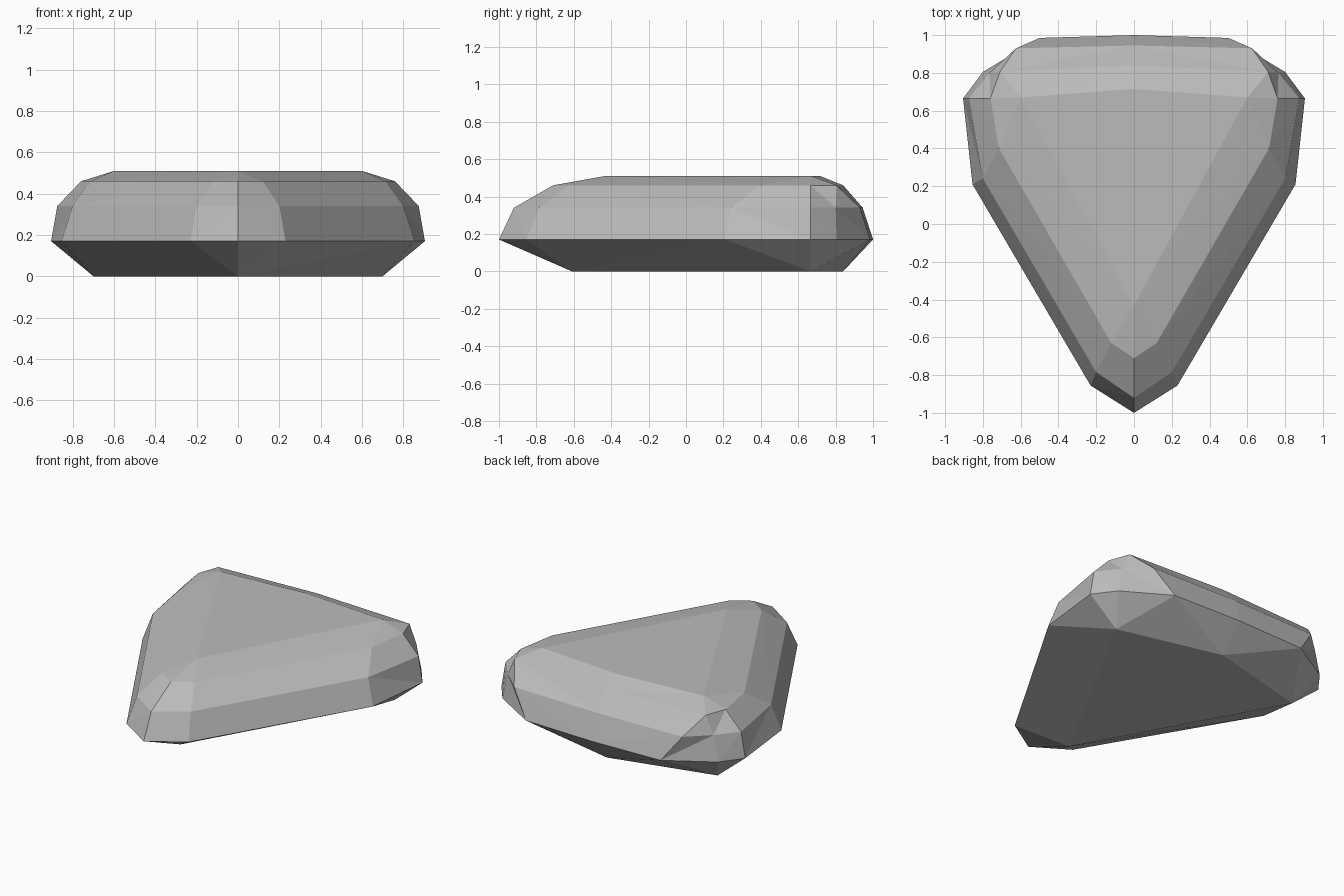
import bpy, bmesh

cube = bpy.data.objects.get("Cube")
if cube:
    bpy.data.objects.remove(cube, do_unlink=True)

# Single stone colour
stone = bpy.data.materials.new("grey_stone")
stone.use_nodes = True
GREY = (0.5, 0.5, 0.5, 1)
stone.diffuse_color = GREY
stone.node_tree.nodes["Principled BSDF"].inputs["Base Color"].default_value = GREY

# Half outlines from the front tip round to the back; a repeated point merges facets
base_tip, base_side, base_back = (0, -.61), (.70, .665), (0, .84)
crown_tip, crown_side, crown_back = (0, -.43), (.60, .67), (0, .715)
shoulder = (.71, .805)
LEVELS = [
    (0, [base_tip, base_tip, base_side, base_side, base_side, base_back, base_back]),
    (.17, [(0, -1), (.23, -.855), (.855, .21), (.905, .665), (.80, .805), (.50, .985), (0, 1)]),
    (.34, [(0, -.92), (.20, -.785), (.80, .24), (.875, .665), (.765, .80), (.625, .93), (0, .945)]),
    (.46, [(0, -.71), (.12, -.63), (.715, .40), (.76, .665), shoulder, shoulder, (0, .84)]),
    (.51, [crown_tip, crown_tip, crown_side, crown_side, crown_side, crown_side, crown_back]),
]

bm = bmesh.new()
known = {}


def vert(x, y, z):
    key = (x, y, z)
    if key not in known:
        known[key] = bm.verts.new(key)
    return known[key]


def face(*corners):
    unique = list(dict.fromkeys(corners))
    if len(unique) > 2:
        bm.faces.new(unique)


# Facet bands between neighbouring outlines, on both sides
for side in (1, -1):
    rings = [[vert(side * x if x else 0, y, z) for x, y in pts] for z, pts in LEVELS]
    for level, (low, high) in enumerate(zip(rings, rings[1:])):
        for i in range(len(low) - 1):
            a, b, c, d = low[i], low[i + 1], high[i + 1], high[i]
            if level == 0:
                face(a, b, c)
                face(a, c, d)
            else:
                face(a, b, d)
                face(b, c, d)
    # Flat base and crown
    face(*rings[0])
    face(*rings[-1])

bmesh.ops.recalc_face_normals(bm, faces=bm.faces[:])
mesh = bpy.data.meshes.new("faceted_rock")
bm.to_mesh(mesh)
bm.free()
mesh.materials.append(stone)
rock = bpy.data.objects.new("faceted_rock", mesh)
bpy.context.scene.collection.objects.link(rock)
